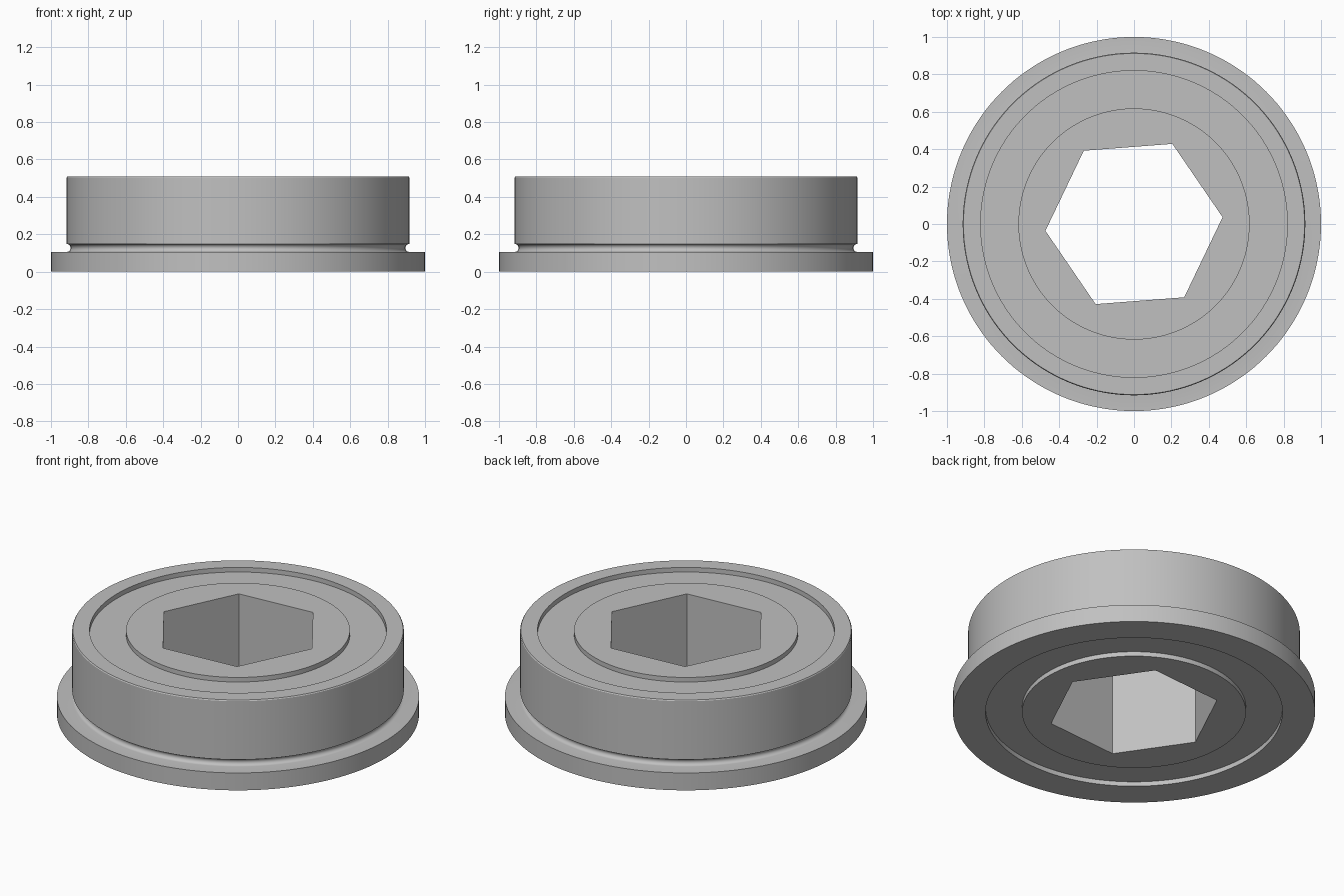
import bpy
import bmesh
from math import cos, sin, pi, radians

SEGMENTS = 144
HEIGHT = 0.51
RECESS = 0.028
HEX_TURN = radians(4.4)
HEX_RADIUS = 0.475

cube = bpy.data.objects.get("Cube")
if cube:
    bpy.data.objects.remove(cube)

steel = bpy.data.materials.new("grey steel")
steel.use_nodes = True
colour = (0.53, 0.53, 0.53, 1)
steel.diffuse_color = colour
steel.node_tree.nodes["Principled BSDF"].inputs["Base Color"].default_value = colour


def hex_radius(angle):
    """Distance from the axis to the hexagon's wall."""
    return HEX_RADIUS * cos(pi / 6) / cos(angle % (pi / 3) - pi / 6)


def lathe(name, profile, turn=0):
    """Spin a closed (radius, z) profile; a radius may depend on the angle."""
    bm = bmesh.new()
    rings = []
    for i in range(SEGMENTS):
        # a half-way nudge keeps hexagon corners on the sampled angles
        a = 2 * pi * i / SEGMENTS
        ring = []
        for r, z in profile:
            r = r(a) if callable(r) else r
            ring.append(bm.verts.new((r * cos(a + turn), r * sin(a + turn), z)))
        rings.append(ring)
    n = len(profile)
    for i, ring in enumerate(rings):
        after = rings[(i + 1) % SEGMENTS]
        for j in range(n):
            k = (j + 1) % n
            bm.faces.new((ring[j], after[j], after[k], ring[k]))
    bmesh.ops.recalc_face_normals(bm, faces=bm.faces)
    mesh = bpy.data.meshes.new(name)
    bm.to_mesh(mesh)
    bm.free()
    mesh.materials.append(steel)
    obj = bpy.data.objects.new(name, mesh)
    bpy.context.collection.objects.link(obj)
    bpy.ops.object.select_all(action='DESELECT')
    obj.select_set(True)
    bpy.context.view_layer.objects.active = obj
    bpy.ops.object.shade_smooth_by_angle(angle=radians(28))
    return obj


# Outer ring with flange and a shallow rounded relief groove above it
body, groove_z, groove_r = 0.916, 0.127, 0.021
groove = [(body - groove_r * cos(t * pi / 12), groove_z + groove_r * sin(t * pi / 12))
          for t in range(-6, 7)]
lathe("outer_ring", [(0.82, 0), (1, 0), (1, 0.106)] + groove
      + [(body, HEIGHT - 0.006), (body - 0.004, HEIGHT), (0.82, HEIGHT)])

# Inner ring with a hexagonal bore
lathe("inner_ring", [(hex_radius, 0), (0.618, 0), (0.618, HEIGHT), (hex_radius, HEIGHT)],
      HEX_TURN)

# Recessed shields closing the gap between the rings
for name, low in (("lower_shield", RECESS), ("upper_shield", HEIGHT - RECESS - 0.03)):
    lathe(name, [(0.618, low), (0.82, low), (0.82, low + 0.03), (0.618, low + 0.03)])
